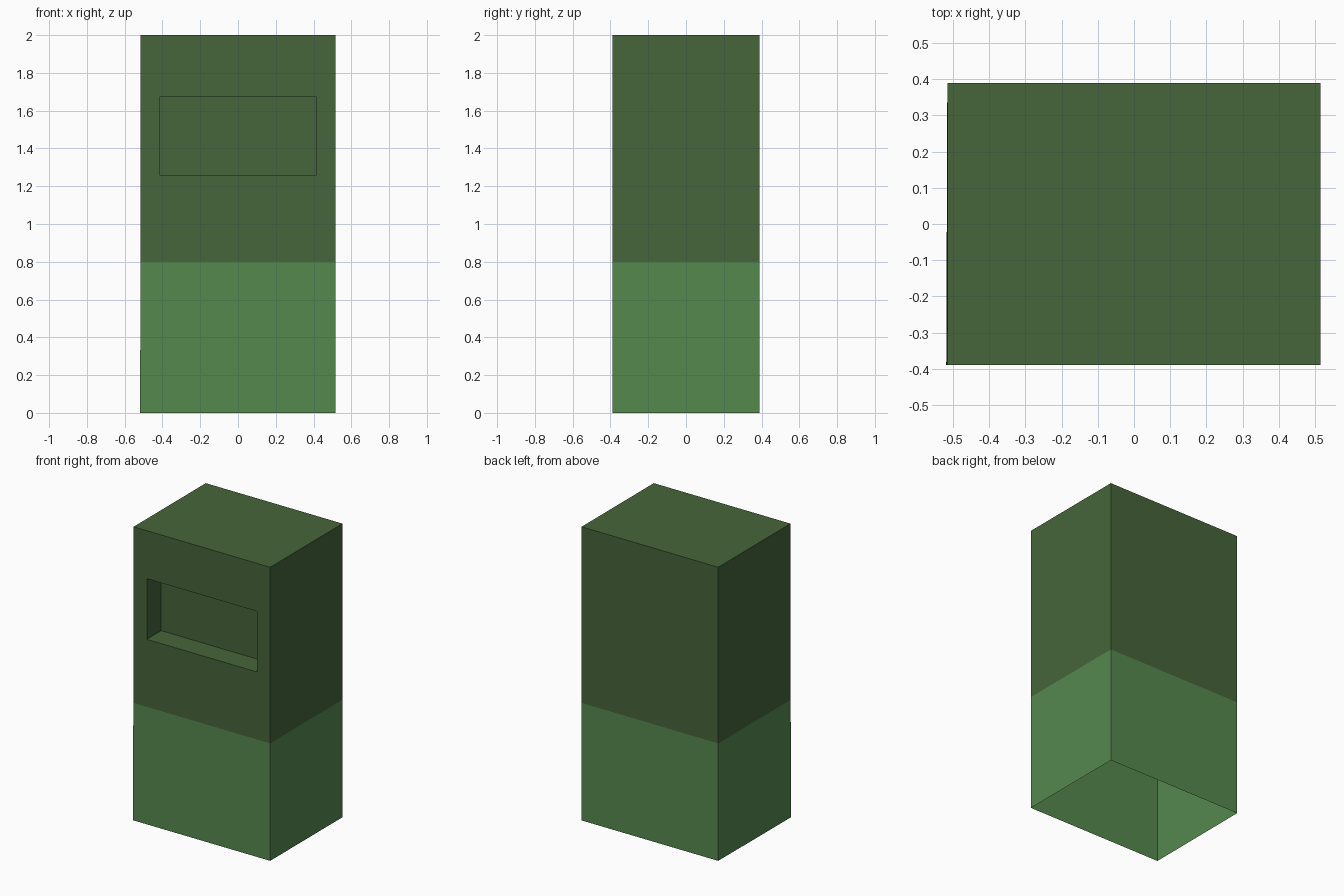
import bpy, bmesh

if "Cube" in bpy.data.objects:
    bpy.data.objects.remove(bpy.data.objects["Cube"])

W, D, H = 0.515, 0.389, 2.0      # half width, half depth, height
SPLIT = 0.8                      # height of the colour change


def material(name, rgb):
    m = bpy.data.materials.new(name)
    m.diffuse_color = (*rgb, 1.0)
    m.use_nodes = True
    m.node_tree.nodes["Principled BSDF"].inputs["Base Color"].default_value = m.diffuse_color
    return m


def inset_to(bm, face, x, z_low, z_high, y):
    """Inset a front face and place its inner rectangle exactly."""
    c = face.calc_center_median()
    bmesh.ops.inset_individual(bm, faces=[face], thickness=0.01)
    for v in face.verts:
        v.co = (x if v.co.x > c.x else -x, y, z_high if v.co.z > c.z else z_low)


# Cabinet shell, open underneath
bm = bmesh.new()
bmesh.ops.create_cube(bm, size=2.0)
for v in bm.verts:
    v.co = (v.co.x * W, v.co.y * D, (v.co.z + 1) * H / 2)
    if v.co.x < 0 and v.co.y < 0 and v.co.z < 0.1:
        v.co.x -= 0.003          # slightly splayed front left foot
bm.normal_update()
bmesh.ops.delete(bm, geom=[f for f in bm.faces if f.normal.z < -0.9], context='FACES_ONLY')

# Cut all walls at the colour change
bmesh.ops.bisect_plane(bm, geom=bm.verts[:] + bm.edges[:] + bm.faces[:],
                       plane_co=(0, 0, SPLIT), plane_no=(0, 0, 1))
bm.normal_update()

# Recessed window in the upper front
front = next(f for f in bm.faces
             if f.normal.y < -0.9 and f.calc_center_median().z > SPLIT)
inset_to(bm, front, 0.415, 1.26, 1.673, -D)
inset_to(bm, front, 0.415, 1.26, 1.673, -D + 0.155)

# Light green below the split, dark green above
for f in bm.faces:
    f.material_index = 0 if f.calc_center_median().z > SPLIT else 1

mesh = bpy.data.meshes.new("cabinet")
bm.to_mesh(mesh)
bm.free()
mesh.materials.append(material("dark green", (0.0612, 0.130, 0.0423)))
mesh.materials.append(material("light green", (0.093, 0.250, 0.0782)))
bpy.context.collection.objects.link(bpy.data.objects.new("cabinet", mesh))
